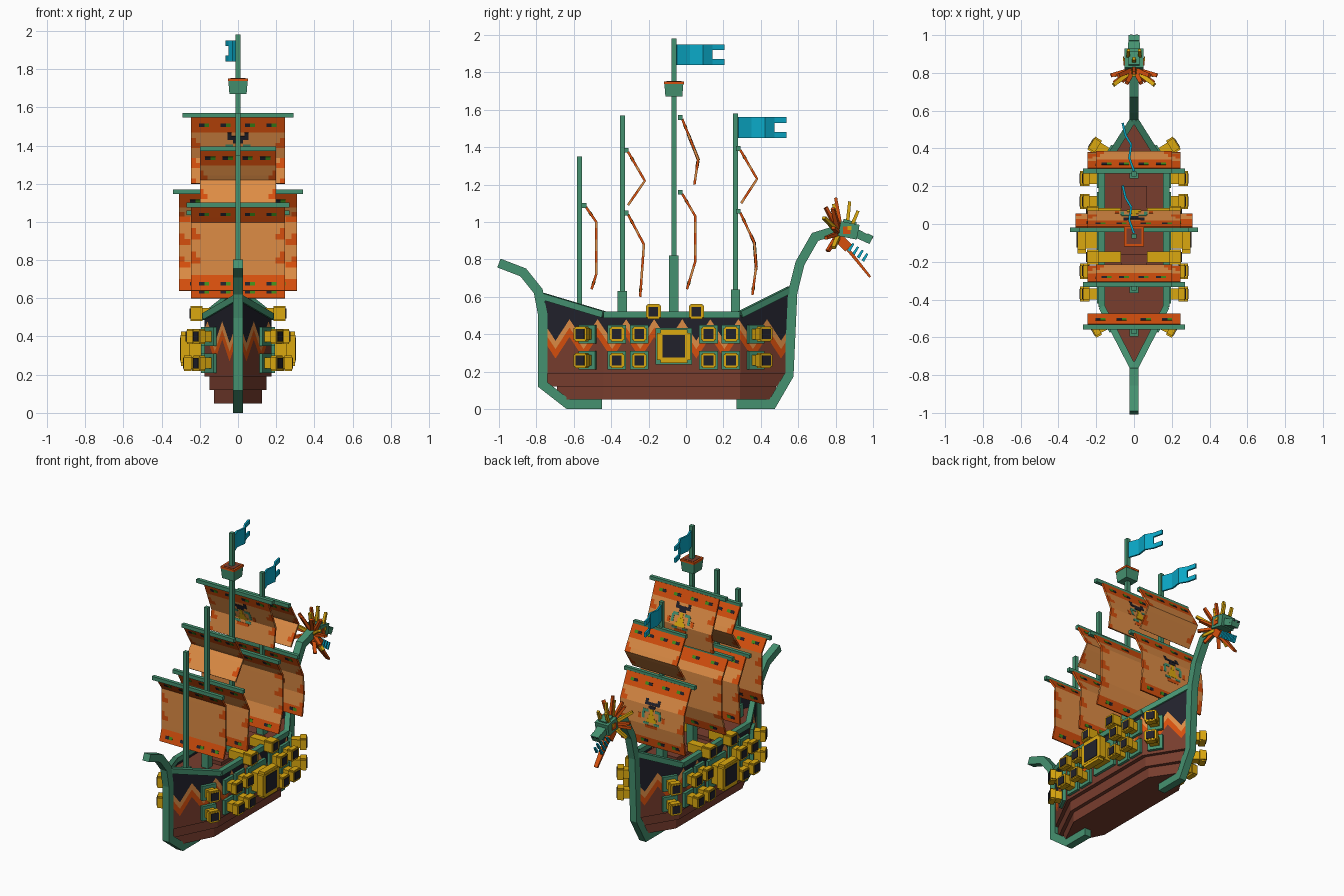
import bpy, math
from mathutils import Vector

if "Cube" in bpy.data.objects:
    bpy.data.objects.remove(bpy.data.objects["Cube"])


def material(name, *srgb):
    lin = [c / 12.92 if c < 0.04 else ((c + 0.055) / 1.055) ** 2.4 for c in srgb] + [1]
    m = bpy.data.materials.new(name)
    m.use_nodes = True
    m.diffuse_color = lin
    m.node_tree.nodes["Principled BSDF"].inputs["Base Color"].default_value = lin
    return m


GREEN = material("sea green wood", .27, .57, .44)
BROWN = material("red brown hull", .47, .24, .18)
NAVY = material("dark navy", .13, .13, .17)
ORANGE = material("burnt orange", .84, .31, .05)
TAN = material("tan cloth", .87, .55, .27)
GOLD = material("gold", .86, .66, .06)
CYAN = material("cyan", .04, .66, .78)
LEAF = material("leaf green", .25, .55, .1)


def mesh(name, verts, faces, mats, idx=None, thick=0):
    me = bpy.data.meshes.new(name)
    me.from_pydata([tuple(v) for v in verts], [], faces)
    for m in mats:
        me.materials.append(m)
    if idx:
        me.polygons.foreach_set("material_index", idx)
    ob = bpy.data.objects.new(name, me)
    bpy.context.collection.objects.link(ob)
    if thick:
        mod = ob.modifiers.new("thickness", "SOLIDIFY")
        mod.thickness, mod.offset = thick, 0
    return ob


def beam(name, a, b, w, h, mat, taper=1):
    """Box from a to b, w wide sideways and h deep."""
    a, b = Vector(a), Vector(b)
    q = (b - a).to_track_quat('Z', 'Y')
    v = [p + q @ Vector((x * w * t / 2, y * h * t / 2, 0)) for p, t in ((a, 1), (b, taper))
         for x, y in ((-1, -1), (1, -1), (1, 1), (-1, 1))]
    sides = [(i, (i + 1) % 4, (i + 1) % 4 + 4, i + 4) for i in range(4)]
    return mesh(name, v, [(3, 2, 1, 0), (4, 5, 6, 7)] + sides, [mat])


def prism(name, outline, z0, z1, mat):
    n = len(outline)
    v = [(x, y, z) for z in (z0, z1) for x, y in outline]
    sides = [(i, (i + 1) % n, (i + 1) % n + n, i + n) for i in range(n)]
    return mesh(name, v, [tuple(range(n))[::-1], tuple(range(n, 2 * n))] + sides, [mat])


def ribbon(name, path, thick, width, mat):
    """Mitred strip along a (y, z) path, extruded across x."""
    pts = [Vector(p) for p in path]
    v, f = [], []
    for i, p in enumerate(pts):
        d0 = (p - pts[max(i - 1, 0)]).normalized()
        d1 = (pts[min(i + 1, len(pts) - 1)] - p).normalized()
        d = (d0 + d1).normalized()
        c = max(d.dot(d1), d.dot(d0))
        n = Vector((-d.y, d.x)) * thick / 2 / c
        v += [(x * width / 2, *(p + n * s)) for x, s in ((-1, -1), (1, -1), (1, 1), (-1, 1))]
    for i in range(0, 4 * len(pts) - 4, 4):
        f += [(i + k, i + (k + 1) % 4, i + (k + 1) % 4 + 4, i + k + 4) for k in range(4)]
    e = len(v)
    mesh(name, v, f + [(3, 2, 1, 0), (e - 4, e - 3, e - 2, e - 1)], [mat])


# Hull plan, stepped bottom and deck
STERN, AFT, FORE, BOW, HALF = -.77, -.44, .29, .56, .17


def plan(w, inset):
    return [(0, STERN + inset), (w, AFT), (w, FORE), (0, BOW - inset), (-w, FORE), (-w, AFT)]


prism("hull_bottom", plan(.125, .08), .05, .13, BROWN)
prism("hull_step", plan(.15, .03), .12, .2, BROWN)
prism("hull_core_and_deck", plan(.165, .01), .19, .465, BROWN)


def half_width(y):
    return HALF * max(0, min(1, (y - STERN) / (AFT - STERN), (BOW - y) / (BOW - FORE)))


def rail_z(y):
    return .5 + max(0, (AFT - y) * .3, (y - FORE) * .5)


def zigzag(y):
    return .365 + .115 * abs(2 * (((y - STERN) / .15) % 1) - 1)


# Painted hull walls: brown, orange and tan zigzags, navy on top
ys = sorted([AFT, FORE, BOW] + [STERN + .075 * k for k in range(18)])
for s, side in ((1, "left"), (-1, "right")):
    v, f, idx = [], [], []
    for y in ys:
        z = zigzag(y)
        v += [(s * half_width(y), y, h) for h in (.19, z - .095, z - .045, z, rail_z(y))]
    for c in range(len(ys) - 1):
        for r in range(4):
            a = c * 5 + r
            f.append((a, a + 5, a + 6, a + 1))
            idx.append(r)
    mesh(side + "_hull_wall", v, f, [BROWN, ORANGE, TAN, NAVY], idx, .012)
    stops = [(s * half_width(y), y, rail_z(y) + .005) for y in (STERN, AFT, FORE, BOW)]
    for a, b in zip(stops, stops[1:]):
        beam(side + "_rail", a, b, .035, .035, GREEN)

# Keel ribbons with the curled stern and the neck
ribbon("stern_keel_and_tail", [(-1, .78), (-.87, .73), (-.79, .63), (-.765, .5), (-.765, .13),
                               (-.63, .025), (-.45, .025)], .05, .05, GREEN)
ribbon("bow_keel_and_neck", [(.27, .025), (.46, .025), (.55, .18), (.57, .62), (.61, .78),
                             (.69, .92), (.82, .96)], .05, .05, GREEN)
beam("deck_hatch", (0, .02, .475), (0, .2, .475), .14, .03, BROWN)
beam("rear_deck_hatch", (0, -.28, .475), (0, -.16, .475), .14, .03, BROWN)


# Cannons
def cannon(name, base, d, size, length, port=0):
    base, d = Vector(base), Vector(d).normalized()
    end = base + d * length
    if port:
        beam(name + "_port", base - d * .01, base + d * .025, port, port, GREEN)
    beam(name + "_barrel", base, end, size * .72, size * .72, GOLD)
    lip = end - d * length * .35
    beam(name + "_muzzle", lip, end, size, size * .8, GOLD)
    beam(name + "_muzzle_band", lip, end - d * .002, size * .8, size, GOLD)
    beam(name + "_bore", end, end + d * .004, size * .66, size * .66, NAVY)


for s, side in ((1, "left"), (-1, "right")):
    for z, reach in ((.4, .1), (.26, .115)):
        for y in (-.37, -.25, .12, .24):
            cannon(side + "_cannon", (s * HALF, y, z), (s, 0, 0), .08, reach, .1)
        cannon(side + "_stern_cannon", (s * .13, -.52, z), (s, -.52, 0), .08, .1, .1)
        cannon(side + "_bow_cannon", (s * .125, .365, z), (s, .63, 0), .08, .12, .1)
    cannon(side + "_great_cannon", (s * HALF, -.065, .335), (s, 0, 0), .18, .13, .195)
    for y in (-.175, .055):
        cannon(side + "_deck_cannon", (s * .07, y, .52), (s, 0, 0), .08, .18)

# Masts with thicker feet
for name, y, top, foot in (("aft", -.57, 1.35, .55), ("rear", -.34, 1.57, .63),
                           ("main", -.065, 1.98, .82), ("fore", .265, 1.58, .64)):
    beam(name + "_mast", (0, y, .46), (0, y, top), .026, .026, GREEN)
    beam(name + "_mast_foot", (0, y, .46), (0, y, foot), .05, .05, GREEN)
beam("lookout_basket", (0, -.065, 1.67), (0, -.065, 1.74), .09, .09, GREEN, 1.13)
beam("lookout_rim", (0, -.065, 1.738), (0, -.065, 1.752), .106, .106, ORANGE)
beam("lookout_floor", (0, -.065, 1.75), (0, -.065, 1.754), .08, .08, BROWN)


# Sails: banded cloth hung on yards
def sail(name, half, yard, path, emblem=False, low_band=True):
    pts = [Vector(p) for p in path]
    rows, arc = [(0, pts[0])], 0
    for a, b in zip(pts, pts[1:]):
        n = max(1, round((b - a).length / .03))
        for k in range(n):
            arc += (b - a).length / n
            rows.append((arc, a.lerp(b, (k + 1) / n)))
    cols = [u * half for u in (-1, -.9, -.8, .8, .9, 1)]
    v = [(x, p.x, p.y) for _, p in rows for x in cols]
    f, idx = [], []
    for r in range(len(rows) - 1):
        mid = (rows[r][0] + rows[r + 1][0]) / 2
        band = mid < .085 or (low_band and mid > arc - .07)
        for c in range(5):
            a = r * 6 + c
            f.append((a, a + 1, a + 7, a + 6))
            notch = (c in (0, 4) and r % 4 < 2) or (c in (1, 3) and r % 4 == 1)
            idx.append(0 if band or notch else 1)
    mesh(name + "_sail", v, f, [ORANGE, TAN], idx, .013)

    def patch(part, x, at, w, h, mat):
        i = max(k for k in range(len(rows) - 1) if rows[k][0] <= at)
        (a0, p), (a1, q) = rows[i], rows[i + 1]
        d = (q - p).normalized()
        c = p + d * (at - a0)
        beam(name + part, (x, *(c - d * h / 2)), (x, *(c + d * h / 2)), w, .017, mat)

    for at in [.045] + ([arc - .035] if low_band else []):
        for u in (-.72, -.26, .26, .72):
            patch("_sail_dark_spot", u * half - .014, at, .028, .02, NAVY)
            patch("_sail_green_spot", u * half + .012, at, .026, .02, LEAF)
    if emblem:
        m = arc * .52
        for dz, w, h, mat in ((-.075, .11, .02, NAVY), (-.055, .05, .02, NAVY),
                              (-.025, .022, .035, GOLD), (.008, .045, .03, GOLD),
                              (.035, .075, .025, GOLD), (.075, .09, .02, ORANGE)):
            patch("_sail_emblem", 0, m + dz, w, h, mat)
        for s in (1, -1):
            for x, dz, w, h, mat in ((.045, -.095, .02, .02, NAVY), (.045, -.03, .04, .018, GREEN),
                                     (.062, .0, .018, .05, GREEN), (.04, .056, .04, .015, GREEN),
                                     (.09, .015, .02, .035, ORANGE)):
                patch("_sail_emblem_side", s * x, m + dz, w, h, mat)
    y, z = path[0]
    beam(name + "_yard", (-yard, y - .01, z + .008), (yard, y - .01, z + .008), .025, .025, GREEN)


sail("aft", .245, .27, [(-.535, 1.08), (-.48, 1), (-.48, .72), (-.505, .64)])
sail("rear_lower", .245, .27, [(-.31, 1.04), (-.225, .88), (-.245, .6)])
sail("rear_upper", .2, .2, [(-.31, 1.375), (-.22, 1.22), (-.31, 1.09)], low_band=False)
sail("main_lower", .31, .34, [(-.02, 1.15), (.05, 1.03), (.05, .79), (.005, .64)])
sail("main_upper", .245, .29, [(-.02, 1.55), (.065, 1.335), (.045, 1.2)], True, False)
sail("fore_lower", .245, .27, [(.29, 1.05), (.365, .89), (.375, .76), (.355, .61)], True)
sail("fore_upper", .2, .2, [(.29, 1.385), (.38, 1.23), (.295, 1.1)], low_band=False)

# Swallow-tailed pennants
for name, y0, z0 in (("main", -.05, 1.84), ("fore", .28, 1.45)):
    line = [(0, 0), (-.025, .07), (-.015, .14), (-.045, .19), (-.06, .255)]
    v = [(x, y0 + dy, z0 + h) for x, dy in line for h in (0, .03, .08, .11)]
    f = [(c * 4 + r, c * 4 + 4 + r, c * 4 + 5 + r, c * 4 + 1 + r)
         for c in range(4) for r in range(3) if c < 3 or r != 1]
    mesh(name + "_pennant", v, f, [CYAN], thick=.012)

# Figurehead: skull, snout, jaw and teeth
beam("head_skull", (0, .82, .965), (0, .92, .945), .1, .08, GREEN)
beam("head_snout", (0, .88, .955), (0, .99, .9), .07, .05, GREEN, .8)
beam("head_nose", (0, .965, .925), (0, .995, .91), .06, .03, GREEN)
beam("head_brow", (0, .84, 1.005), (0, .91, .985), .06, .025, GREEN)
beam("head_throat", (0, .8, .93), (0, .87, .86), .07, .05, ORANGE)
beam("lower_jaw", (0, .84, .885), (0, .985, .705), .045, .02, ORANGE, .6)
for s in (1, -1):
    beam("cheek", (s * .048, .86, .955), (s * .055, .86, .955), .04, .04, ORANGE)
    beam("eye", (s * .053, .875, .968), (s * .058, .875, .968), .022, .022, GOLD)
    beam("nostril", (s * .015, .99, .92), (s * .015, .999, .915), .012, .012, NAVY)
    for k in range(4):
        y, z = .87 + k * .025, .86 - k * .018
        beam("tooth", (s * .02, y, z - .015), (s * .02, y + .025, z + .025), .016, .016, CYAN, .7)

# Swept-back mane ruff and upright crest
for k in range(15):
    a = math.radians(-140 + 20 * k)
    d = Vector((.75 * math.sin(a), (-.5, -.2)[k % 2], math.cos(a))).normalized()
    c = Vector((0, .82, .94))
    reach = .16 if math.cos(a) > .5 else .13
    beam("mane_spike", c + d * .03, c + d * reach, .026, .02, (ORANGE, GOLD)[k % 3 == 1], .8)
for x, y, z in ((0, .875, 1.11), (-.03, .92, 1.06), (.03, .92, 1.06), (0, .8, 1.13)):
    beam("crest_spike", (x, .83 + (y - .8) * .4, .96), (x, y, z), .02, .02, GOLD if x or y > .82 else ORANGE, .8)
